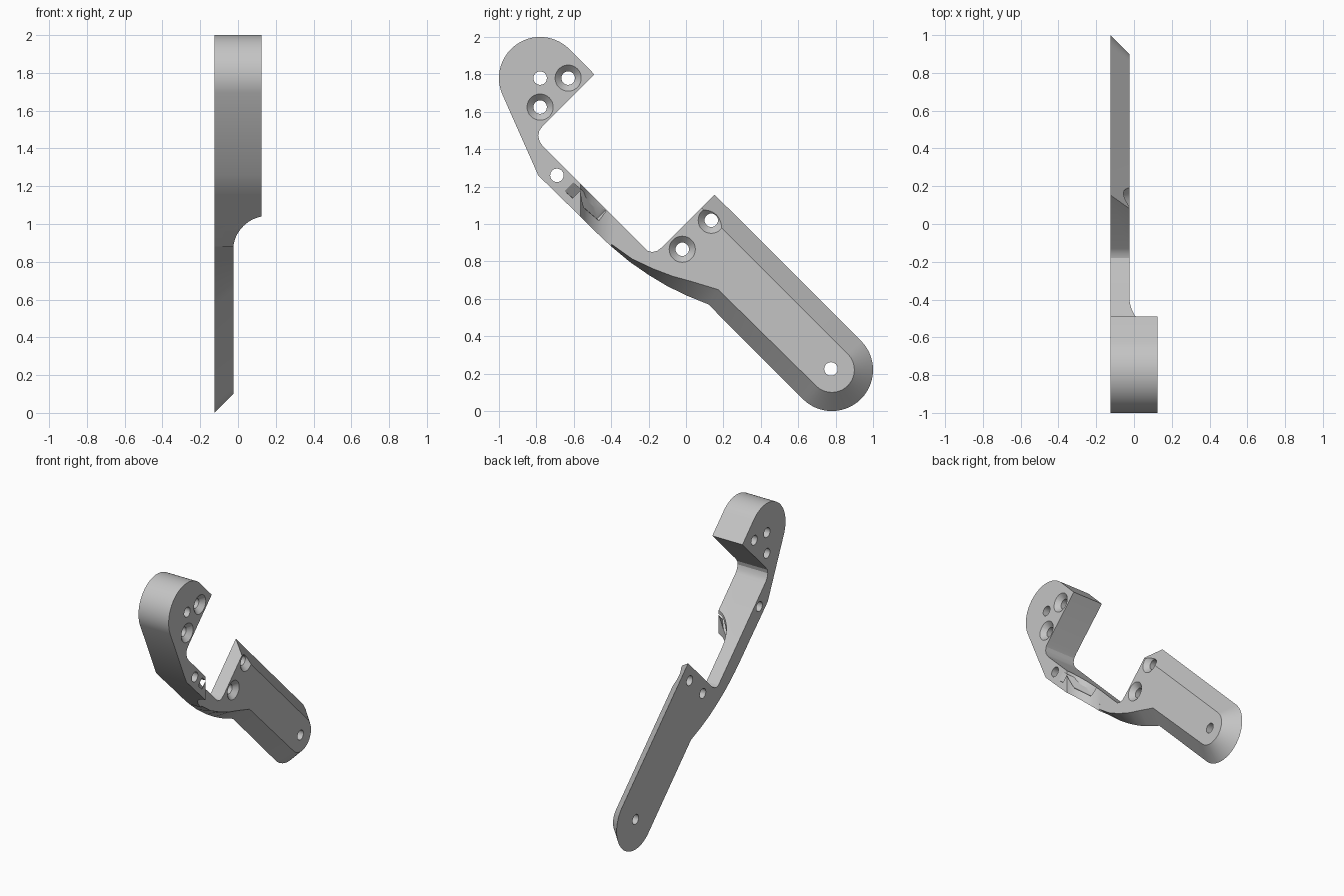
import bpy, bmesh
from math import sin, cos, radians, pi
from mathutils import Vector, Matrix

if "Cube" in bpy.data.objects:
    bpy.data.objects.remove(bpy.data.objects["Cube"], do_unlink=True)

BACK, FACE, FRONT = -0.125, -0.025, 0.125   # x of rear, thin face, thick face
RADIUS = 0.22

grey = bpy.data.materials.new("plain grey")
grey.use_nodes = True
grey.diffuse_color = (0.55, 0.55, 0.55, 1)
grey.node_tree.nodes["Principled BSDF"].inputs["Base Color"].default_value = (0.55, 0.55, 0.55, 1)


def make_object(name, bm):
    bmesh.ops.recalc_face_normals(bm, faces=bm.faces)
    mesh = bpy.data.meshes.new(name)
    bm.to_mesh(mesh)
    bm.free()
    mesh.materials.append(grey)
    obj = bpy.data.objects.new(name, mesh)
    bpy.context.collection.objects.link(obj)
    return obj


def loft(name, ring_a, ring_b):
    """Solid between two matching rings of 3D points."""
    bm = bmesh.new()
    a = [bm.verts.new(p) for p in ring_a]
    b = [bm.verts.new(p) for p in ring_b]
    bm.faces.new(a[::-1])
    bm.faces.new(b)
    for i in range(len(a)):
        j = (i + 1) % len(a)
        bm.faces.new((a[i], a[j], b[j], b[i]))
    return make_object(name, bm)


def arc(cy, cz, start, end, steps):
    angles = [radians(start + (end - start) * i / steps) for i in range(steps + 1)]
    return [(cy + RADIUS * cos(t), cz + RADIUS * sin(t)) for t in angles]


def inset(points, widths):
    """Offset each edge of a counter-clockwise outline inward by its own width."""
    pts = [Vector(p) for p in points]
    n = len(pts)
    normals = []
    for i in range(n):
        d = (pts[(i + 1) % n] - pts[i]).normalized()
        normals.append(Vector((d.y, -d.x)))
    out = []
    for i, v in enumerate(pts):
        n1, n2, w1, w2 = normals[i - 1], normals[i], widths[i - 1], widths[i]
        det = n1.x * n2.y - n1.y * n2.x
        if abs(det) < 0.4:
            out.append(v - (n1 + n2).normalized() * (w1 + w2) / 2)
        else:
            out.append(v - Vector((w1 * n2.y - w2 * n1.y, n1.x * w2 - n2.x * w1)) / det)
    return out


def cut(obj, cutter):
    mod = obj.modifiers.new("cut", "BOOLEAN")
    mod.operation = "DIFFERENCE"
    mod.solver = "EXACT"
    mod.object = cutter
    bpy.context.view_layer.objects.active = obj
    bpy.ops.object.modifier_apply(modifier=mod.name)
    bpy.data.objects.remove(cutter, do_unlink=True)


def drill(obj, y, z, face, countersunk):
    """Through hole along x, with an optional conical seat."""
    turn = Matrix.Translation((0, y, z)) @ Matrix.Rotation(pi / 2, 4, "Y")
    parts = [(0.036, 0.036, -0.3, 0.3)]
    if countersunk:
        parts.append((0.032, 0.072, face - 0.038, face + 0.002))
    for r1, r2, x1, x2 in parts:
        bm = bmesh.new()
        shift = Matrix.Translation((0, 0, (x1 + x2) / 2))
        bmesh.ops.create_cone(bm, cap_ends=True, segments=32, radius1=r1, radius2=r2,
                              depth=x2 - x1, matrix=turn @ shift)
        cut(obj, make_object("hole_cutter", bm))


# Shared ends where the thick upper part meets the thin lower part
split_top, split_bottom = (-0.38, 1.03), (-0.40, 0.88)

# Lower plate: curved arm and long bevelled foot
arm = [split_bottom, (-0.3, 0.797), (-0.2, 0.728), (-0.1, 0.668), (0, 0.619), (0.12, 0.57)]
foot = arc(0.78, 0.22, 225, 405, 28)
notch = [(0.153, 1.157), (-0.13, 0.874), (-0.155, 0.856), (-0.18, 0.85),
         (-0.205, 0.856), (-0.23, 0.88), split_top]
outline = arm + foot + notch
arm_edges = len(arm) - 1
widths = [0.1 * (i + 0.5) / arm_edges for i in range(arm_edges)]
widths += [0.1] * (len(foot) + 1) + [0] * len(notch)
plate = loft("lower_plate", [(BACK, y, z) for y, z in outline],
             [(FACE, p.x, p.y) for p in inset(outline, widths)])
for y, z, sunk in [(0.135, 1.02, True), (-0.02, 0.865, True), (0.775, 0.225, False)]:
    drill(plate, y, z, FACE, sunk)

# Upper head: round thick block with a hooked neck
head_outline = [split_top, (-0.765, 1.415), (-0.782, 1.44), (-0.79, 1.472), (-0.784, 1.5),
                (-0.765, 1.525), (-0.49, 1.8)]
head_outline += arc(-0.78, 1.78, 45, 203, 28)
head_outline += [(-0.79, 1.26), (-0.68, 1.152), (-0.58, 1.055), (-0.49, 0.965), split_bottom]
head = loft("upper_head", [(BACK, y, z) for y, z in head_outline],
            [(FRONT, y, z) for y, z in head_outline])

# Concave run-out from the thick neck down to the thin arm
sweep = [radians(80 * i / 14) for i in range(15)]
profile = [(FACE + 0.1825 * (1 - cos(t)), -0.385 - 0.1825 * sin(t)) for t in sweep]
profile += [(0.2, -0.575), (0.2, -0.3), (FACE, -0.3)]
cut(head, loft("runout_cutter", [(x, y, 0.8) for x, y in profile],
               [(x, y, 1.35) for x, y in profile]))

# Slanted strap slot through the neck
a, b = Vector((0.125, -0.605, 1.18)), Vector((-0.005, -0.46, 1.055))
along = (b - a).normalized()
across = Vector((0, 1, 1)).normalized()
thick = along.cross(across).normalized()
corners = [across * 0.032 * i + thick * 0.016 * j for i, j in ((-1, -1), (1, -1), (1, 1), (-1, 1))]
cut(head, loft("slot_cutter", [a - along * 0.1 + c for c in corners],
               [b + along * 0.02 + c for c in corners]))

for y, z, sunk in [(-0.78, 1.78, False), (-0.63, 1.78, True), (-0.78, 1.625, True),
                   (-0.69, 1.26, False)]:
    drill(head, y, z, FRONT, sunk)

# Smooth curved walls while keeping hard edges
for obj in (plate, head):
    bpy.ops.object.select_all(action="DESELECT")
    obj.select_set(True)
    bpy.context.view_layer.objects.active = obj
    bpy.ops.object.shade_smooth_by_angle(angle=radians(25))
